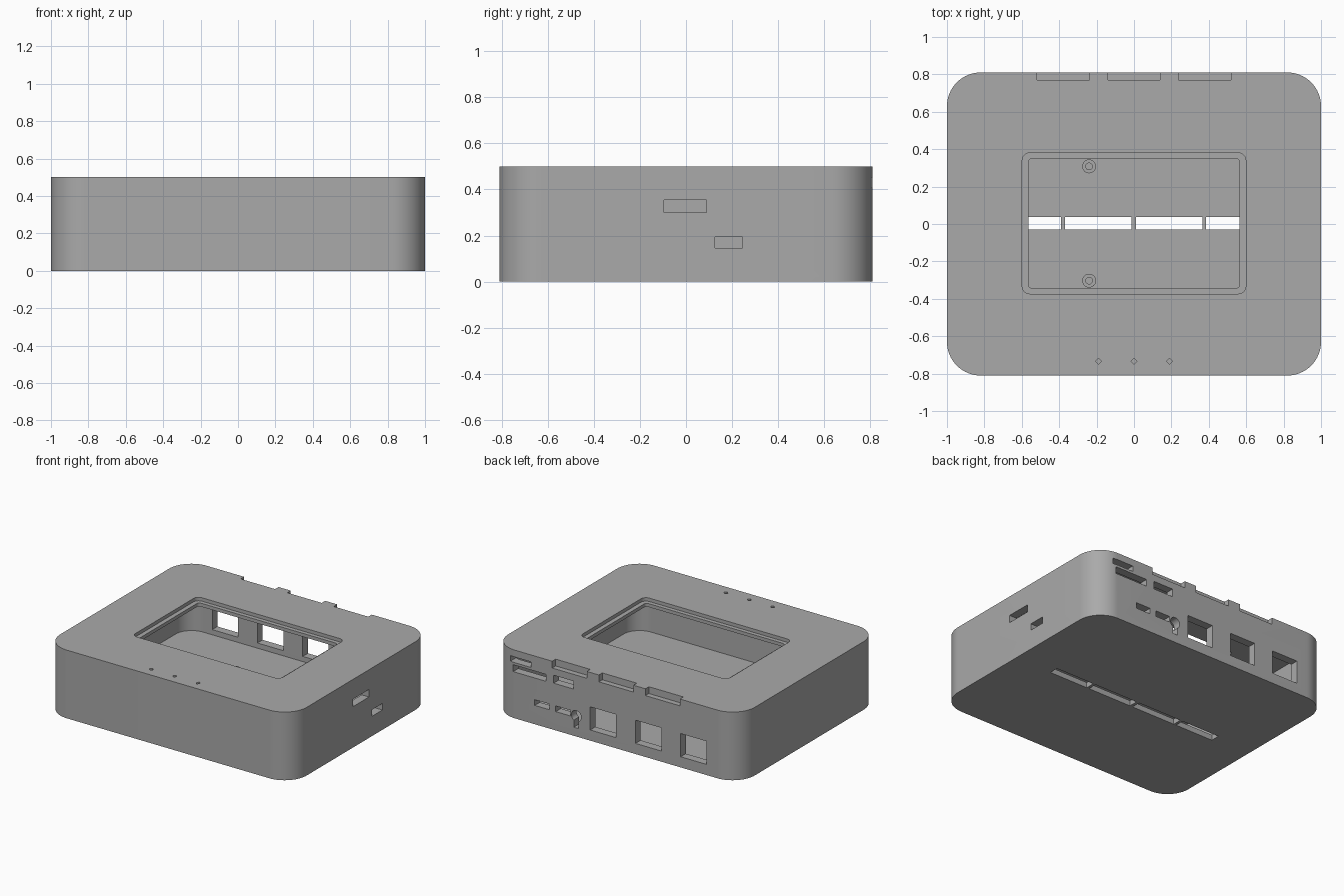
import bpy, bmesh, math
from mathutils import Matrix

if "Cube" in bpy.data.objects:
    bpy.data.objects.remove(bpy.data.objects["Cube"])

grey = bpy.data.materials.new("plain_grey")
grey.use_nodes = True
GREY = (0.4, 0.4, 0.4, 1)
grey.diffuse_color = GREY
grey.node_tree.nodes["Principled BSDF"].inputs["Base Color"].default_value = GREY


def finish(name, bm):
    bmesh.ops.recalc_face_normals(bm, faces=bm.faces)
    mesh = bpy.data.meshes.new(name)
    bm.to_mesh(mesh)
    bm.free()
    mesh.materials.append(grey)
    obj = bpy.data.objects.new(name, mesh)
    bpy.context.collection.objects.link(obj)
    return obj


def rounded_slab(name, x0, x1, y0, y1, z0, z1, radius, steps=12):
    """Upright prism with rounded plan corners."""
    bm = bmesh.new()
    corners = [(x1, y1, -1, -1), (x0, y1, 1, -1), (x0, y0, 1, 1), (x1, y0, -1, 1)]
    verts = []
    for quarter, (x, y, sx, sy) in enumerate(corners):
        for i in range(steps + 1):
            a = (quarter + i / steps) * math.pi / 2
            verts.append(bm.verts.new((x + sx * radius + radius * math.cos(a),
                                       y + sy * radius + radius * math.sin(a), z0)))
    face = bm.faces.new(verts)
    out = bmesh.ops.extrude_face_region(bm, geom=[face])
    top = [v for v in out["geom"] if isinstance(v, bmesh.types.BMVert)]
    bmesh.ops.translate(bm, verts=top, vec=(0, 0, z1 - z0))
    return finish(name, bm)


def block(name, x0, x1, y0, y1, z0, z1):
    bm = bmesh.new()
    place = (Matrix.Translation(((x0 + x1) / 2, (y0 + y1) / 2, (z0 + z1) / 2))
             @ Matrix.Diagonal((x1 - x0, y1 - y0, z1 - z0, 1)))
    bmesh.ops.create_cube(bm, size=1, matrix=place)
    return finish(name, bm)


def rod(name, x, y, z, radius, length, sides=24, along_y=False):
    bm = bmesh.new()
    place = Matrix.Translation((x, y, z))
    if along_y:
        place = place @ Matrix.Rotation(math.pi / 2, 4, "X")
    bmesh.ops.create_cone(bm, cap_ends=True, segments=sides, radius1=radius,
                          radius2=radius, depth=length, matrix=place)
    return finish(name, bm)


def cut(target, cutter):
    mod = target.modifiers.new("cut", "BOOLEAN")
    mod.operation = "DIFFERENCE"
    mod.solver = "EXACT"
    mod.object = cutter
    bpy.context.view_layer.objects.active = target
    bpy.ops.object.modifier_apply(modifier=mod.name)
    bpy.data.objects.remove(cutter)


def smooth(obj):
    bpy.ops.object.select_all(action="DESELECT")
    obj.select_set(True)
    bpy.context.view_layer.objects.active = obj
    bpy.ops.object.shade_smooth_by_angle(angle=math.radians(30))


# Hollow case shell
case = rounded_slab("case_shell", -1, 1, -0.81, 0.81, 0, 0.5, 0.18, 16)
cut(case, rounded_slab("cavity", -0.94, 0.94, -0.75, 0.75, 0.04, 0.45, 0.13, 16))

# Roof opening with a stepped rim
cut(case, rounded_slab("rim_recess", -0.598, 0.598, -0.373, 0.38, 0.475, 0.6, 0.04, 5))
cut(case, rounded_slab("opening", -0.565, 0.565, -0.343, 0.35, 0.42, 0.6, 0.02, 5))

# Indicator holes near the front edge
for x in (-0.19, 0, 0.19):
    cut(case, rod("indicator_hole", x, -0.733, 0.5, 0.016, 0.2, 4))

# Floor vents
for x0, x1 in ((-0.7, -0.39), (-0.37, -0.013), (0.01, 0.365), (0.385, 0.7)):
    cut(case, block("floor_vent", x0, x1, -0.03, 0.038, -0.1, 0.1))

# Notches in the top back edge
for x in (-0.378, 0, 0.378):
    cut(case, block("edge_notch", x - 0.14, x + 0.14, 0.77, 0.9, 0.45, 0.6))

# Square back windows
for x in (0, -0.367, -0.734):
    cut(case, block("back_window", x, x + 0.21, 0.7, 0.9, 0.078, 0.248))

# Small back ports: x range, z range
for x0, x1, z0, z1 in ((0.37, 0.49, 0.138, 0.18), (0.54, 0.66, 0.138, 0.18),
                       (0.345, 0.507, 0.342, 0.4), (0.69, 0.86, 0.408, 0.449),
                       (0.57, 0.835, 0.339, 0.39)):
    cut(case, block("back_port", x0, x1, 0.7, 0.9, z0, z1))

# Keyhole in the back
cut(case, rod("keyhole_round", 0.323, 0.8, 0.15, 0.04, 0.2, 24, True))
cut(case, block("keyhole_slot", 0.303, 0.343, 0.7, 0.9, 0.063, 0.15))

# Ports in the left side
cut(case, block("upper_side_port", 0.9, 1.1, -0.095, 0.09, 0.3, 0.355))
cut(case, block("lower_side_port", 0.9, 1.1, 0.125, 0.245, 0.145, 0.193))
smooth(case)

# Screw posts on the floor
for y, side in ((-0.303, "front"), (0.308, "back")):
    post = rod(side + "_screw_post", -0.24, y, 0.065, 0.037, 0.06)
    cut(post, rod("screw_hole", -0.24, y, 0.08, 0.018, 0.06))
    smooth(post)
